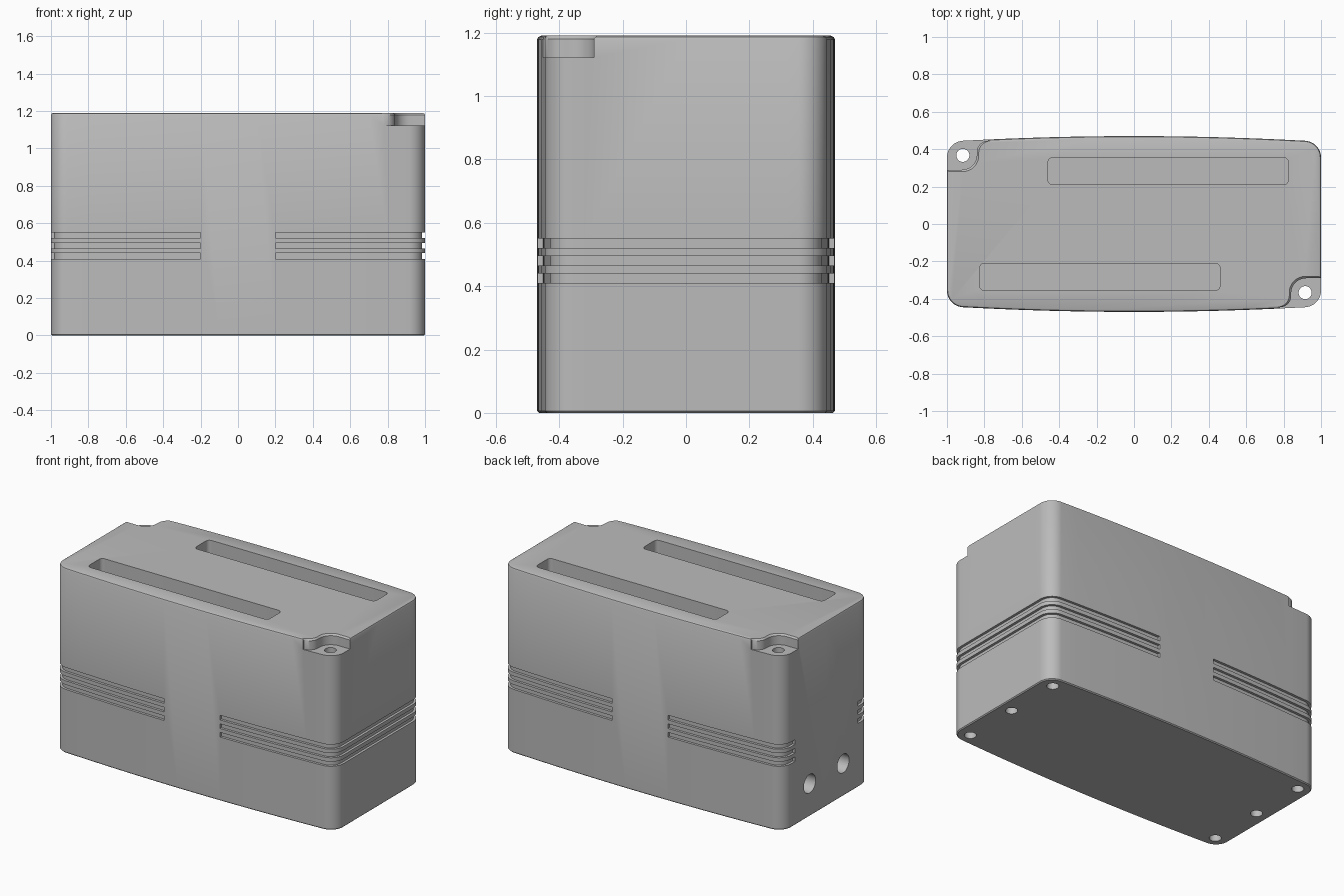
import bpy
import bmesh
from math import cos, sin, pi, radians

cube = bpy.data.objects.get("Cube")
if cube:
    bpy.data.objects.remove(cube, do_unlink=True)

HEIGHT = 1.19
CORNER = 0.09
grey = bpy.data.materials.new("grey plastic")
grey.use_nodes = True
colour = (0.5, 0.5, 0.5, 1)
grey.diffuse_color = colour
grey.node_tree.nodes["Principled BSDF"].inputs["Base Color"].default_value = colour


def side_y(x):
    """Half depth of the bowed long side."""
    return 0.47 - 0.03 * x * x


def quarter(inset):
    """Outline of one corner, from the middle of the end to the middle of the side."""
    pts = [(1 - inset, y) for y in (0, 0.32)]
    cx = 1 - CORNER
    cy = side_y(cx) - CORNER
    for i in range(13):
        a = radians(87) * i / 12
        pts.append((cx + (CORNER - inset) * cos(a), cy + (CORNER - inset) * sin(a)))
    pts += [(x / 10, side_y(x / 10) - inset) for x in range(8, -1, -1)]
    return pts


def outline(inset):
    q = quarter(inset)
    half = q + [(-x, y) for x, y in q[-2:0:-1]]
    return half + [(-x, -y) for x, y in half]


def loft(name, rings):
    """Closed solid through (z, outline) rings."""
    bm = bmesh.new()
    layers = [[bm.verts.new((x, y, z)) for x, y in pts] for z, pts in rings]
    for low, high in zip(layers, layers[1:]):
        for i in range(len(low)):
            j = (i + 1) % len(low)
            bm.faces.new((low[i], low[j], high[j], high[i]))
    bm.faces.new(layers[0][::-1])
    bm.faces.new(layers[-1])
    bmesh.ops.recalc_face_normals(bm, faces=bm.faces)
    mesh = bpy.data.meshes.new(name)
    bm.to_mesh(mesh)
    bm.free()
    ob = bpy.data.objects.new(name, mesh)
    bpy.context.collection.objects.link(ob)
    mesh.materials.append(grey)
    return ob


def prism(name, pts, z0, z1):
    return loft(name, [(z0, pts), (z1, pts)])


def circle(x, y, r, n=32):
    return [(x + r * cos(2 * pi * i / n), y + r * sin(2 * pi * i / n)) for i in range(n)]


def rounded_rect(x0, x1, y0, y1, r):
    pts = []
    for k, (x, y) in enumerate(((x1 - r, y1 - r), (x0 + r, y1 - r), (x0 + r, y0 + r), (x1 - r, y0 + r))):
        for i in range(7):
            a = (k + i / 6) * pi / 2
            pts.append((x + r * cos(a), y + r * sin(a)))
    return pts


# Housing with softened top and bottom rims
housing = loft("housing", [(z, outline(d)) for z, d in (
    (0, 0.006), (0.006, 0), (HEIGHT - 0.012, 0), (HEIGHT - 0.004, 0.004), (HEIGHT, 0.012))])


def cut(cutter):
    mod = housing.modifiers.new("cut", "BOOLEAN")
    mod.operation = "DIFFERENCE"
    mod.solver = "EXACT"
    mod.object = cutter
    bpy.context.view_layer.objects.active = housing
    bpy.ops.object.modifier_apply(modifier=mod.name)
    bpy.data.objects.remove(cutter, do_unlink=True)


def arc(cx, cy, r, a0, a1, n=8):
    return [(cx + r * cos(radians(a0 + (a1 - a0) * i / n)),
             cy + r * sin(radians(a0 + (a1 - a0) * i / n))) for i in range(n + 1)]


# Stepped corners around two of the screws, diagonally opposite
notch = (arc(1.0, -0.245, 0.045, 0, -90) + arc(0.92, -0.37, 0.08, 90, 180)
         + arc(0.78, -0.385, 0.06, 0, -90) + [(0.78, -0.6), (1.2, -0.6), (1.2, -0.245)])


def spread(pts, d):
    return [(1.03 + (x - 1.03) * (1 + d), -0.48 + (y + 0.48) * (1 + d)) for x, y in pts]


for s in (1, -1):
    rings = [(z, [(s * x, s * y) for x, y in spread(notch, d)]) for z, d in (
        (1.122, 0), (HEIGHT - 0.01, 0), (HEIGHT + 0.01, 0.1))]
    cut(loft("notch_cutter", rings))

# Long recesses in the top
for s in (1, -1):
    xs = sorted((s * -0.46, s * 0.825))
    ys = sorted((s * 0.21, s * 0.355))
    cut(prism("recess_cutter", rounded_rect(*xs, *ys, 0.025), HEIGHT - 0.1, HEIGHT + 0.1))

# Screw bores: two pass right through at the stepped corners
for sx in (1, -1):
    for sy in (1, 0, -1):
        top = HEIGHT + 0.1 if sx * sy < 0 else 0.5
        cut(prism("bore_cutter", circle(sx * 0.915, sy * 0.367, 0.035), -0.1, top))

# Cable holes in one end
for y in (0.17, -0.17):
    hole = prism("cable_cutter", circle(0, 0, 0.06), -0.25, 0.25)
    hole.rotation_euler = (0, pi / 2, 0)
    hole.location = (-1, y, 0.21)
    bpy.context.view_layer.update()
    cut(hole)

# Three decorative grooves, broken at the middle of the sides and on the cable end
inner, outer = quarter(0.016)[:-2], quarter(-0.03)[:-2]


def whole_end(q):
    return [(x, -y) for x, y in q[:0:-1]] + q


def strip(a, b):
    return a + b[::-1]


sections = [strip(whole_end(inner), whole_end(outer))]
for s in (1, -1):
    sections.append([(-x, s * y) for x, y in strip(inner[1:], outer[1:])])
for z in (0.41, 0.465, 0.52):
    for pts in sections:
        cut(prism("groove_cutter", pts, z, z + 0.03))

bpy.ops.object.select_all(action="DESELECT")
housing.select_set(True)
bpy.context.view_layer.objects.active = housing
bpy.ops.object.shade_smooth_by_angle(angle=radians(30))
